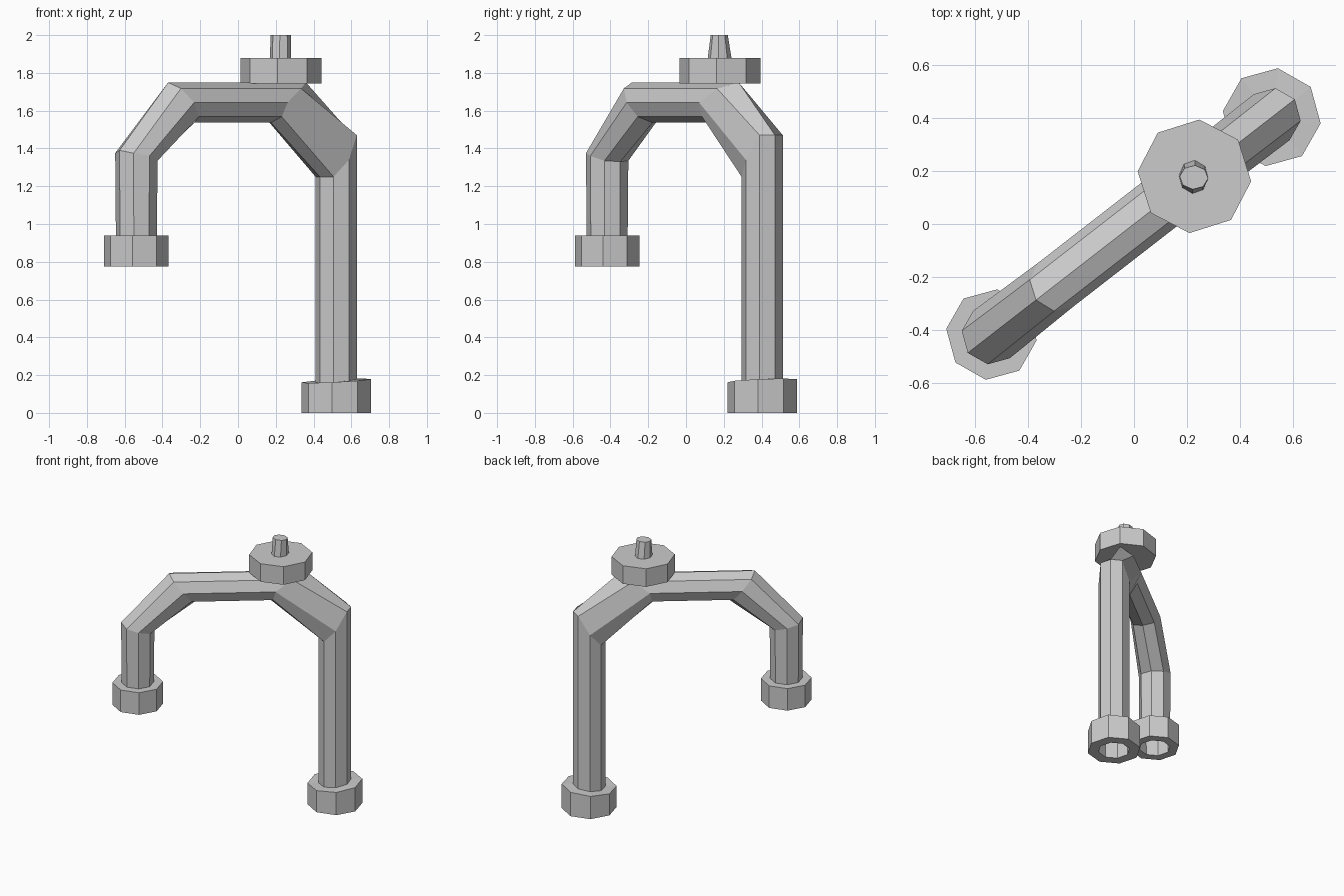
import bpy, bmesh, math

if "Cube" in bpy.data.objects:
    bpy.data.objects.remove(bpy.data.objects["Cube"])

A = math.radians(37.8)          # plan direction of the arch
CA, SA = math.cos(A), math.sin(A)


def world(s, t, z):
    """Arch-plane coordinates (s along, t across) to world."""
    return (s * CA - t * SA, s * SA + t * CA, z)


def loft(name, rings, cap_start=False, cap_end=False):
    bm = bmesh.new()
    loops = [[bm.verts.new(p) for p in r] for r in rings]
    n = len(loops[0])
    for a, b in zip(loops, loops[1:]):
        for i in range(n):
            j = (i + 1) % n
            bm.faces.new((a[i], a[j], b[j], b[i]))
    if cap_start:
        bm.faces.new(loops[0])
    if cap_end:
        bm.faces.new(loops[-1])
    bmesh.ops.recalc_face_normals(bm, faces=bm.faces)
    me = bpy.data.meshes.new(name)
    bm.to_mesh(me)
    bm.free()
    ob = bpy.data.objects.new(name, me)
    bpy.context.collection.objects.link(ob)
    return ob


def octagon(r):
    """(outward, across) offsets, vertex 0 pointing outward."""
    return [(r * math.cos(i * math.pi / 4), r * math.sin(i * math.pi / 4)) for i in range(8)]


def leg_ring(s, r, heights, side):
    """Vertical-leg section; heights go from outer vertex to inner vertex."""
    return [world(s + side * o, t, heights[min(i, 8 - i)])
            for i, (o, t) in enumerate(octagon(r))]


def bar_ring(z, r, along):
    """Horizontal-bar section; along goes from top vertex to bottom vertex."""
    return [world(along[min(i, 8 - i)], t, z + o)
            for i, (o, t) in enumerate(octagon(r))]


# bent pipe: short leg, chamfered corner, bar, chamfered corner, long leg
SL, SR = -0.681, 0.658
loft("bent_pipe", [
    leg_ring(SL, 0.108, [0.775] * 5, -1),
    leg_ring(SL, 0.113, [1.39, 1.375, 1.36, 1.335, 1.33], -1),
    bar_ring(1.643, 0.106, [-0.468, -0.44, -0.376, -0.32, -0.29]),
    bar_ring(1.643, 0.106, [0.456, 0.364, 0.25, 0.235, 0.22]),
    leg_ring(SR, 0.11, [1.47, 1.47, 1.34, 1.25, 1.25], 1),
    leg_ring(SR, 0.11, [0.0] * 5, 1),
])


# octagonal collars around the open pipe ends
def collar(name, s, r, bore, z0, z1, tilt, side):
    top = [z1 + tilt * math.cos(k * math.pi / 4) for k in range(5)]
    low = [z0] * 5
    loft(name, [leg_ring(s, bore, low, side), leg_ring(s, r, low, side),
                leg_ring(s, r, top, side), leg_ring(s, bore, top, side)])


collar("long_leg_collar", SR, 0.186, 0.11, 0.0, 0.17, 0.012, 1)
collar("short_leg_collar", SL, 0.172, 0.108, 0.775, 0.94, 0.0, -1)


# solid octagonal disc and tapered stem on top of the bar
def top_ring(r, z, cx, cy, sx=1.0, sy=1.0, turn=40):
    return [(cx + sx * r * math.cos(a), cy + sy * r * math.sin(a), z)
            for a in (math.radians(turn + 45 * i) for i in range(8))]


loft("top_disc", [top_ring(0.215, 1.745, 0.228, 0.18), top_ring(0.215, 1.88, 0.228, 0.18)],
     True, True)
loft("top_stem", [top_ring(0.056, 1.87, 0.225, 0.178, 1.0, 1.15),
                  top_ring(0.054, 2.0, 0.226, 0.176, 1.0, 0.84)], True, True)
